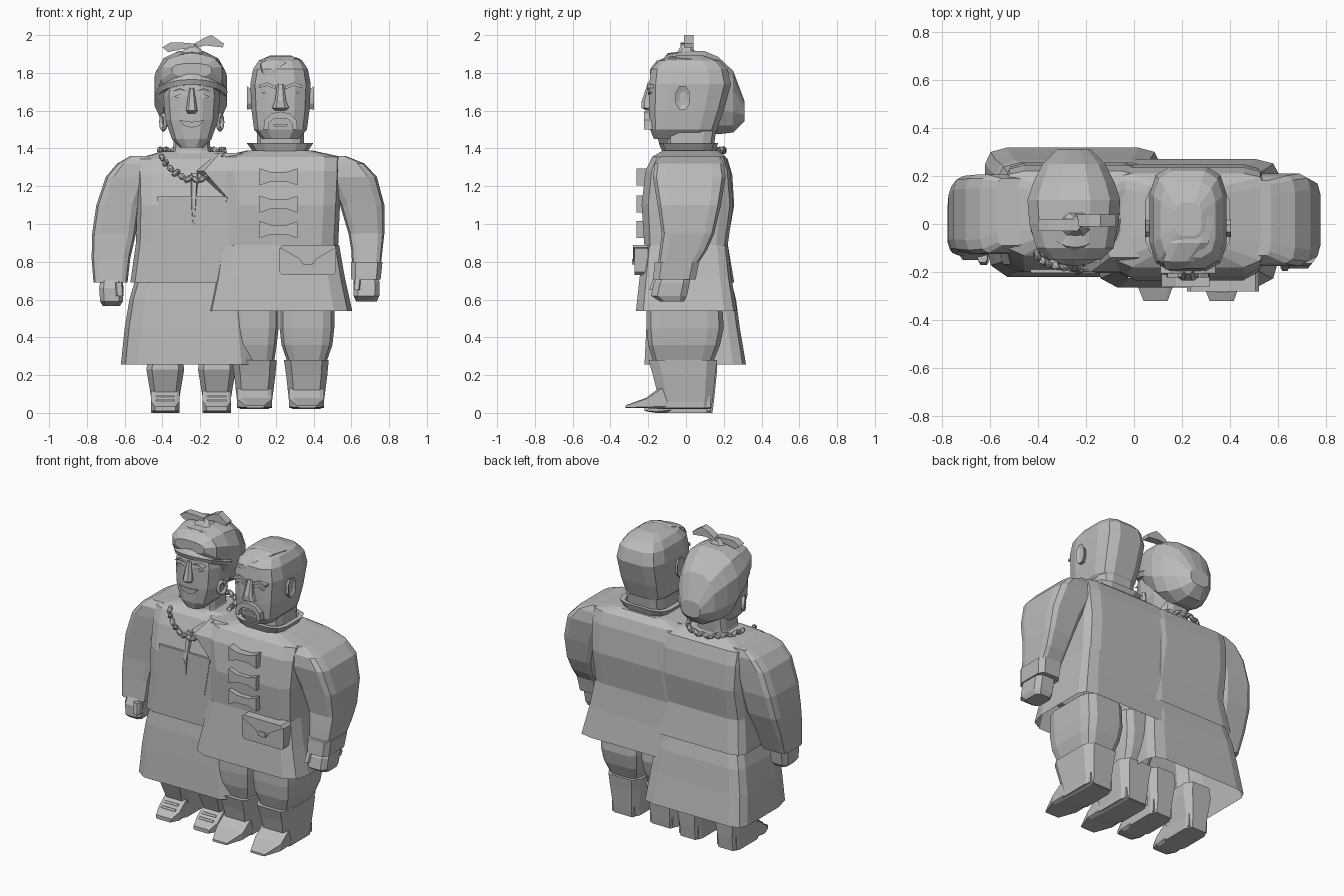
import bpy, bmesh, math
from mathutils import Matrix, Vector

clay = bpy.data.materials.new("plain grey")
clay.diffuse_color = (0.5, 0.5, 0.5, 1)


def finish(name, bm):
    bmesh.ops.recalc_face_normals(bm, faces=bm.faces)
    me = bpy.data.meshes.new(name)
    bm.to_mesh(me)
    bm.free()
    me.materials.append(clay)
    ob = bpy.data.objects.new(name, me)
    bpy.context.collection.objects.link(ob)
    return ob


def loft(name, rings, axis='z', n=12, p=4.0, caps=(0, -1), front=None):
    """Skin rounded-box rings (t, a0, a1, b0, b1) along an axis; front = rounder exponent for the -b side."""
    bm = bmesh.new()
    sup = lambda v, e: math.copysign(abs(v) ** (2 / e), v)
    loops = []
    for t, a0, a1, b0, b1 in rings:
        loop = []
        for i in range(n):
            w = 2 * math.pi * (i + 0.5) / n
            q = front if front and math.sin(w) < 0 else p
            k = math.cos(math.pi / n)
            a = (a0 + a1) / 2 + (a1 - a0) / 2 * sup(math.cos(w) / k, p)
            b = (b0 + b1) / 2 + (b1 - b0) / 2 * sup(math.sin(w) / k, q)
            loop.append(bm.verts.new({'z': (a, b, t), 'y': (a, t, b), 'x': (t, a, b)}[axis]))
        loops.append(loop)
    for u, v in zip(loops, loops[1:]):
        for i in range(n):
            j = (i + 1) % n
            bm.faces.new((u[i], u[j], v[j], v[i]))
    for c in caps:
        bm.faces.new(loops[c])
    return finish(name, bm)


def plate(name, pts, y0, y1):
    """Outline in x,z pushed from y0 back to y1."""
    bm = bmesh.new()
    f = bm.faces.new([bm.verts.new((x, y0, z)) for x, z in pts])
    ext = bmesh.ops.extrude_face_region(bm, geom=[f])['geom']
    for v in ext:
        if isinstance(v, bmesh.types.BMVert):
            v.co.y = y1
    bm.faces.new([v for v in f.verts]) if not f.is_valid else None
    return finish(name, bm)


def strip(name, pts, r, res=1):
    cu = bpy.data.curves.new(name, 'CURVE')
    cu.dimensions = '3D'
    cu.bevel_depth = r
    cu.bevel_resolution = res
    cu.use_fill_caps = True
    s = cu.splines.new('POLY')
    s.points.add(len(pts) - 1)
    for q, c in zip(s.points, pts):
        q.co = (*c, 1)
    cu.materials.append(clay)
    ob = bpy.data.objects.new(name, cu)
    bpy.context.collection.objects.link(ob)


def both(cx, pts, s):
    return [(cx + s * x, z) for x, z in pts]


# ---- Man: jacket (open hem), collar, embracing shoulder ----
M = 0.225
loft("man_jacket", [(1.39, .05, .39, -.12, .17), (1.355, -.1, .55, -.18, .21), (1.28, -.12, .55, -.215, .235),
                    (1.1, -.08, .54, -.235, .25), (.88, -.1, .53, -.22, .22)], p=8, caps=(0,), front=4)
loft("jacket_skirt", [(.89, -.1, .535, -.225, .222), (.72, -.125, .565, -.245, .24), (.54, -.165, .605, -.265, .27)], p=9, caps=(), front=4)
loft("embracing_shoulder", [(1.375, -.13, .05, -.14, .12), (1.28, -.23, .05, -.2, .1), (1.13, -.07, .05, -.205, .1)], n=8)
loft("man_collar", [(1.37, .09, .36, -.12, .15), (1.43, .045, .4, -.145, .17), (1.43, .08, .37, -.12, .15), (1.38, .09, .36, -.1, .14)])
loft("man_neck", [(1.36, .1, .35, -.1, .14), (1.5, .1, .35, -.1, .16)])

# ---- Man: head and face ----
loft("man_head", [(1.45, .13, .32, -.17, .13), (1.5, .085, .365, -.19, .165), (1.6, .072, .378, -.195, .2),
                  (1.74, .065, .385, -.195, .238), (1.82, .08, .37, -.185, .22), (1.865, .11, .34, -.14, .175),
                  (1.892, .17, .28, -.05, .09)], p=3.6)
loft("man_nose", [(1.6, .2, .25, -.21, -.17), (1.615, .18, .27, -.235, -.17), (1.65, .195, .255, -.235, -.17),
                  (1.74, .208, .242, -.205, -.17)], n=8, p=3)
loft("forelock", [(-.19, .13, .19, 1.79, 1.82), (-.155, .12, .25, 1.81, 1.865), (-.08, .15, .31, 1.85, 1.89),
                  (.03, .25, .33, 1.85, 1.88)], 'y', 8, 3)
plate("man_lower_lip", both(M, [(-.04, 1.53), (.04, 1.53), (.03, 1.515), (-.03, 1.515)], 1), -.202, -.17)
for s in (-1, 1):
    plate("moustache", both(M, [(0, 1.595), (.05, 1.585), (.085, 1.55), (.09, 1.5), (.065, 1.5), (.06, 1.535),
                                (.04, 1.555), (0, 1.56)], s), -.222, -.15)
    plate("man_brow", both(M, [(.025, 1.73), (.07, 1.75), (.115, 1.735), (.115, 1.72), (.07, 1.732), (.025, 1.712)], s), -.205, -.14)
    plate("man_eye", both(M, [(.03, 1.695), (.065, 1.707), (.1, 1.695), (.065, 1.683)], s), -.201, -.14)
    e = M + s * .15
    loft("man_ear", [(e, -.05, .01, 1.61, 1.71), (e + s * .028, -.055, .02, 1.605, 1.73),
                     (e + s * .018, -.035, .005, 1.63, 1.7)], 'x', 8, 2.2)

# ---- Man: arm, cuff, hand ----
loft("man_sleeve", [(1.36, .48, .57, -.13, .18), (1.32, .46, .67, -.165, .2), (1.25, .47, .735, -.175, .21),
                    (1.1, .54, .775, -.15, .185), (.95, .585, .775, -.128, .15), (.86, .6, .765, -.14, .11),
                    (.77, .605, .755, -.15, .05)], n=12, p=6)
loft("man_cuff", [(.8, .597, .765, -.165, .07), (.705, .6, .755, -.175, .05)], n=8, p=5)
loft("man_hand", [(.73, .62, .74, -.14, .02), (.69, .61, .75, -.17, .02), (.62, .612, .748, -.185, .005),
                  (.59, .625, .735, -.14, -.01)], n=8)
loft("man_thumb", [(.71, .615, .65, -.175, -.1), (.65, .61, .645, -.195, -.13)], n=8)

# ---- Man: fasteners and belt bag ----
for z in (1.25, 1.105, .97):
    for s in (-1, 1):
        plate("bow_fastener", both(.215, [(.0, z + .025), (.04, z + .025), (.1, z + .045), (.1, z - .045),
                                          (.04, z - .025), (0, z - .025)], s), -.262, -.2)
plate("belt_bag", [(.235, .73), (.505, .73), (.52, .745), (.52, .87), (.505, .885), (.235, .885), (.22, .87), (.22, .745)], -.272, -.2)
plate("bag_flap", [(.22, .875), (.235, .89), (.505, .89), (.52, .875), (.415, .815), (.4, .79), (.34, .79), (.325, .815)], -.28, -.2)
plate("bag_clasp", [(.345, .815), (.395, .815), (.395, .785), (.345, .785)], -.286, -.2)

# ---- Man: trousers and boots ----
for c, h in ((.09, .125), (.365, .145)):
    loft("trouser_leg", [(.6, c - h, c + h, -.21, .19), (.45, c - h, c + h, -.21, .2),
                         (.36, c - h + .01, c + h - .01, -.2, .18), (.26, c - .1, c + .1, -.17, .14)], p=5)
    loft("man_boot_shaft", [(.28, c - .122, c + .115, -.2, .165), (.2, c - .11, c + .108, -.175, .155),
                            (.06, c - .095, c + .09, -.14, .14), (.025, c - .095, c + .09, -.15, .135)], n=8, p=5)
    loft("man_boot_foot", [(.13, c - .085, c + .08, .02, .1), (-.12, c - .095, c + .09, .02, .15), (-.21, c - .095, c + .09, .025, .08),
                           (-.32, c - .05, c + .05, .027, .04)], 'y', 8, 7)

# ---- Woman: blouse, yoke, skirt, neck ----
W = -.245
loft("woman_blouse", [(1.385, -.4, -.08, -.07, .16), (1.345, -.54, .03, -.13, .22), (1.26, -.54, .05, -.165, .245),
                      (1.1, -.535, .04, -.2, .255), (.9, -.54, .05, -.2, .22), (.69, -.57, .09, -.2, .255)], p=8, caps=(0,), front=4)
loft("woman_skirt", [(.72, -.54, .05, -.185, .235), (.6, -.575, .07, -.2, .265), (.45, -.6, .09, -.21, .285),
                     (.255, -.62, .11, -.22, .318)], p=9, caps=(), front=3.2)
plate("blouse_yoke", [(-.43, 1.145), (-.06, 1.145), (-.1, .9), (-.39, .9)], -.204, -.15)
loft("blouse_placket", [(1.27, -.25, -.21, -.18, -.1), (1.1, -.25, -.22, -.212, -.1), (1.0, -.24, -.23, -.207, -.1)], n=8)
loft("woman_neck", [(1.33, -.38, -.11, -.11, .14), (1.39, -.345, -.145, -.08, .12), (1.5, -.335, -.155, -.07, .13)])

# ---- Woman: arm and hand ----
loft("woman_sleeve", [(1.36, -.57, -.46, -.09, .19), (1.32, -.64, -.45, -.12, .205), (1.25, -.7, -.47, -.125, .205),
                      (1.1, -.75, -.52, -.12, .2), (.95, -.772, -.54, -.115, .17), (.82, -.775, -.57, -.12, .12),
                      (.69, -.765, -.585, -.13, .07)], n=12, p=6)
loft("woman_hand", [(.72, -.725, -.615, -.12, .04), (.66, -.735, -.605, -.15, .03), (.59, -.73, -.61, -.15, .02),
                    (.565, -.715, -.625, -.12, 0)], n=8)
loft("woman_thumb", [(.69, -.65, -.61, -.16, -.08), (.62, -.645, -.605, -.17, -.11)], n=8)

# ---- Woman: head and face ----
loft("woman_head", [(1.405, -.305, -.185, -.135, .02), (1.45, -.35, -.14, -.15, .1), (1.55, -.385, -.105, -.155, .15),
                    (1.68, -.395, -.095, -.155, .18), (1.82, -.37, -.12, -.14, .18)], p=2.8)
loft("woman_nose", [(1.585, -.265, -.225, -.175, -.12), (1.6, -.275, -.215, -.195, -.12), (1.72, -.257, -.233, -.165, -.12)], n=8, p=3)
plate("woman_mouth", both(W, [(-.065, 1.55), (0, 1.54), (.065, 1.55), (.04, 1.52), (0, 1.51), (-.04, 1.52)], 1), -.164, -.1)
for s in (-1, 1):
    plate("woman_brow", both(W, [(.025, 1.705), (.065, 1.72), (.105, 1.7), (.065, 1.71)], s), -.162, -.08)
    plate("woman_eye", both(W, [(.03, 1.675), (.062, 1.688), (.095, 1.675), (.062, 1.663)], s), -.158, -.08)
    ex = W + s * .15
    strip("earring", [(ex + .012 * s * math.sin(t), .025 * math.sin(t) - .03, 1.54 + .04 * math.cos(t))
                      for t in [i * math.pi / 4 for i in range(9)]], .012)

# ---- Woman: headscarf, folds and knot ----
loft("headscarf", [(-.15, -.35, -.14, 1.78, 1.85), (-.1, -.405, -.085, 1.7, 1.895), (0, -.435, -.065, 1.58, 1.915),
                   (.1, -.443, -.057, 1.49, 1.915), (.17, -.42, -.08, 1.475, 1.885), (.25, -.38, -.12, 1.485, 1.81),
                   (.31, -.32, -.18, 1.545, 1.65)], 'y', 12, 2.5)
for k in range(3):  # flattened bands wrapping the brow
    r, z, y = .18 - .016 * k, 1.7 + .055 * k, .02 + .012 * k
    bm = bmesh.new()
    rows = []
    for i in range(13):
        a = math.pi * (i / 12 - .5)
        zc = z + .065 * math.cos(a)
        rows.append([bm.verts.new((W + q * math.sin(a), y - (q + .005) * math.cos(a), zc + d))
                     for q, d in ((r - .04, -.03), (r, -.028), (r + .01, 0), (r - .012, .03), (r - .06, .035))])
    for u, v in zip(rows, rows[1:]):
        for i in range(4):
            bm.faces.new((u[i], u[i + 1], v[i + 1], v[i]))
    finish("scarf_fold", bm)
loft("scarf_knot", [(1.88, -.33, -.16, -.06, .06), (1.93, -.28, -.2, -.035, .04), (1.95, -.26, -.22, -.02, .03)], n=8, p=3)
plate("scarf_tail_left", [(-.23, 1.93), (-.3, 1.925), (-.37, 1.91), (-.4, 1.935), (-.36, 1.96), (-.29, 1.96), (-.23, 1.955)], -.03, .02)
plate("scarf_tail_right", [(-.25, 1.93), (-.17, 1.945), (-.08, 1.935), (-.075, 1.955), (-.14, 2.0), (-.18, 1.985), (-.23, 1.955)], -.01, .04)

# ---- Woman: leaf garland lying on the blouse ----
for i in range(30):
    a = 2 * math.pi * i / 30
    drop = max(0, math.cos(a)) ** 1.2
    x, y, z = W + .02 * drop + .17 * math.sin(a), .03 - .17 * math.cos(a), 1.39 - .155 * drop
    if drop > .15:
        y = min(y, (-.07 - 1.5 * (1.385 - z) if z > 1.345 else -.13 - .41 * (1.345 - z)) - .012)
    bm = bmesh.new()
    bmesh.ops.create_icosphere(bm, subdivisions=1, radius=.028, matrix=Matrix.Translation(Vector((x, y, z))) @ Matrix.Rotation(a, 4, 'Z')
                               @ Matrix.Rotation(.6 * (-1) ** i, 4, 'Y') @ Matrix.Diagonal((1.1, .6, .6, 1)))
    finish("garland_leaf", bm)

# ---- Woman: boots with straps ----
for c in (-.385, -.112):
    loft("woman_boot_shaft", [(.3, c - .09, c + .09, -.15, .16), (.23, c - .1, c + .1, -.16, .165), (.08, c - .075, c + .075, -.1, .15),
                              (0, c - .075, c + .075, -.12, .14)], n=8, p=5)
    loft("woman_boot_foot", [(.13, c - .07, c + .07, 0, .1), (-.09, c - .075, c + .075, 0, .13), (-.16, c - .075, c + .075, 0, .07),
                             (-.22, c - .055, c + .055, .01, .035)], 'y', 8, 7)
    for y, z in ((-.135, .088), (-.165, .066)):
        strip("boot_strap", [(c - .05, y, z), (c + .05, y, z)], .009)
